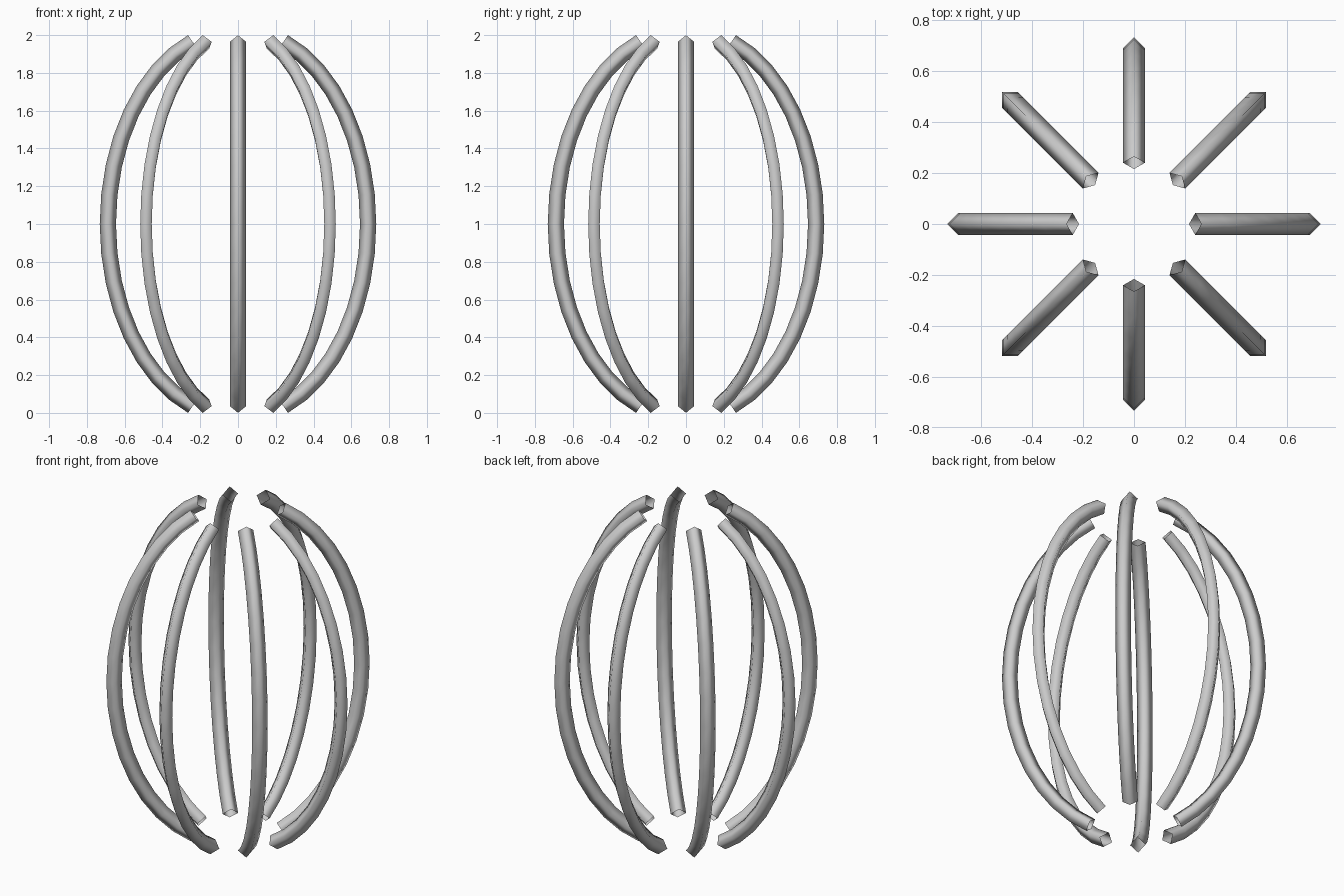
import bpy, bmesh
from math import sin, cos, pi, radians
from mathutils import Vector

if "Cube" in bpy.data.objects:
    bpy.data.objects.remove(bpy.data.objects["Cube"])

RIBS, STEPS, TUBE = 8, 16, 0.043
END = radians(69.6)                  # the arc stops short of the poles
A = 0.689                            # bulge radius
B = 0.9643 / sin(END)                # half height of the ellipse


def arc_point(i):
    t = -END + 2 * END * i / STEPS
    return Vector((A * cos(t), 0, 1 + B * sin(t)))


def make_rib(index):
    bm = bmesh.new()
    pts = [arc_point(i) for i in range(STEPS + 1)]
    side = Vector((0, 1, 0))
    rings = []
    # four-sided tube, corners pointing outward and sideways
    for i, p in enumerate(pts):
        before = (p - pts[i - 1]).normalized() if i > 0 else Vector()
        after = (pts[i + 1] - p).normalized() if i < STEPS else Vector()
        tangent = (before + after).normalized()
        out = side.cross(tangent)
        rings.append([bm.verts.new(p + TUBE * (out * cos(k * pi / 2) + side * sin(k * pi / 2)))
                      for k in range(4)])
    # open-ended skin
    for r0, r1 in zip(rings, rings[1:]):
        for k in range(4):
            n = (k + 1) % 4
            bm.faces.new((r0[k], r0[n], r1[n], r1[k])).smooth = True
    bmesh.ops.recalc_face_normals(bm, faces=bm.faces)
    mesh = bpy.data.meshes.new("cage_rib")
    bm.to_mesh(mesh)
    bm.free()
    rib = bpy.data.objects.new(f"cage_rib_{index + 1}", mesh)
    rib.rotation_euler.z = 2 * pi * index / RIBS
    bpy.context.collection.objects.link(rib)


# ring of ribs around the vertical axis
for i in range(RIBS):
    make_rib(i)
